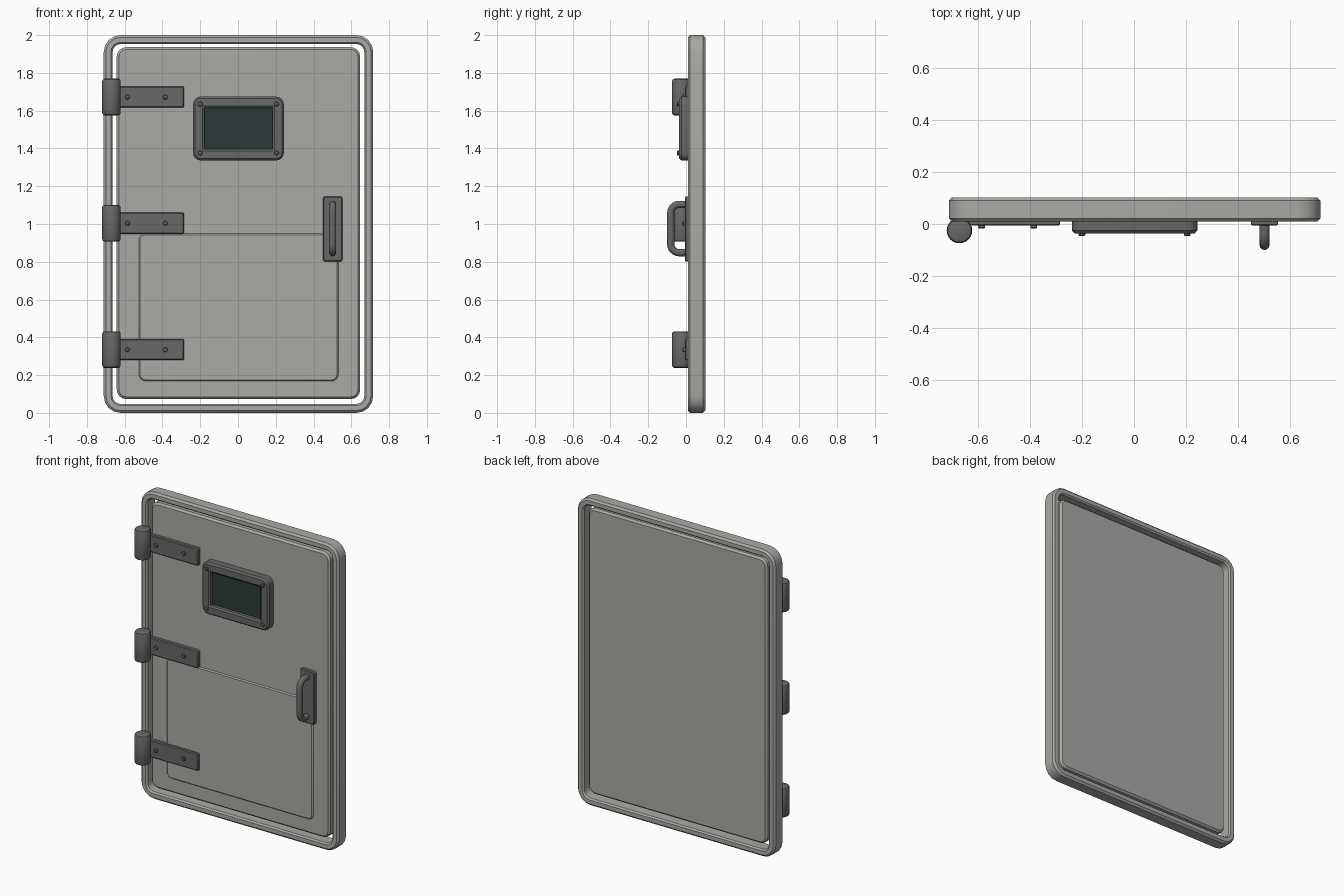
import bpy, bmesh, math
from mathutils import Vector

if "Cube" in bpy.data.objects:
    bpy.data.objects.remove(bpy.data.objects["Cube"])


def material(name, rgb):
    m = bpy.data.materials.new(name)
    m.diffuse_color = (*rgb, 1)
    m.use_nodes = True
    m.node_tree.nodes["Principled BSDF"].inputs["Base Color"].default_value = m.diffuse_color
    return m


PAINT = material("light grey paint", (0.40, 0.40, 0.38))
METAL = material("dark grey metal", (0.14, 0.14, 0.14))
GLASS = material("dark glass", (0.025, 0.04, 0.04))


def finish(name, bm, mat):
    bmesh.ops.recalc_face_normals(bm, faces=bm.faces[:])
    mesh = bpy.data.meshes.new(name)
    bm.to_mesh(mesh)
    bm.free()
    mesh.materials.append(mat)
    ob = bpy.data.objects.new(name, mesh)
    bpy.context.collection.objects.link(ob)
    bpy.context.view_layer.objects.active = ob
    ob.select_set(True)
    bpy.ops.object.shade_smooth_by_angle(angle=math.radians(28))
    ob.select_set(False)
    return ob


def outline(x0, x1, z0, z1, r, inset, seg):
    """Rounded rectangle in the xz plane, shrunk by inset."""
    x0, x1, z0, z1 = x0 + inset, x1 - inset, z0 + inset, z1 - inset
    r = max(r - inset, 0.003)
    corners = [(x1 - r, z1 - r), (x0 + r, z1 - r), (x0 + r, z0 + r), (x1 - r, z0 + r)]
    pts = []
    for k, (cx, cz) in enumerate(corners):
        for i in range(seg + 1):
            a = math.pi / 2 * (k + i / seg)
            pts.append((cx + r * math.cos(a), cz + r * math.sin(a)))
    return pts


def rounded(name, rect, r, section, mat, ring=False, seg=4):
    """Sweep a section of (inset, y) round a rounded rectangle; solid or open ring."""
    bm = bmesh.new()
    loops = [[bm.verts.new((x, y, z)) for x, z in outline(*rect, r, ins, seg)]
             for ins, y in section]
    n = len(loops[0])
    pairs = list(zip(loops, loops[1:]))
    if ring:
        pairs.append((loops[-1], loops[0]))
    else:
        bm.faces.new(loops[0])
        bm.faces.new(loops[-1])
    for a, b in pairs:
        for i in range(n):
            j = (i + 1) % n
            bm.faces.new((a[i], a[j], b[j], b[i]))
    return finish(name, bm, mat)


def plate(name, rect, r, front, back, mat, bevel=0.005, seg=4):
    return rounded(name, rect, r, [(bevel, front), (0, front + bevel), (0, back)], mat, seg=seg)


def turned(name, centre, axis, profile, mat, seg):
    """Round part: profile of (radius, position along axis)."""
    bm = bmesh.new()
    rot = Vector((0, 0, 1)).rotation_difference(Vector(axis))
    loops = []
    for r, h in profile:
        loops.append([bm.verts.new(Vector(centre) + rot @ Vector(
            (r * math.cos(2 * math.pi * i / seg), r * math.sin(2 * math.pi * i / seg), h)))
            for i in range(seg)])
    for a, b in zip(loops, loops[1:]):
        for i in range(seg):
            j = (i + 1) % seg
            bm.faces.new((a[i], a[j], b[j], b[i]))
    bm.faces.new(loops[0])
    bm.faces.new(loops[-1])
    return finish(name, bm, mat)


def screw(name, x, z, base, front):
    turned(name, (x, base, z), (0, -1, 0),
           [(0.013, 0), (0.013, base - front - 0.004), (0.009, base - front)], METAL, 12)


# Outer frame
rounded("outer_frame", (-0.711, 0.716, 0, 2), 0.09,
        [(0, 0.022), (0.012, 0.010), (0.038, 0.010), (0.047, 0.020),
         (0.047, 0.092), (0.038, 0.102), (0.012, 0.102), (0, 0.090)], PAINT, ring=True)

# Door leaf and raised lower panel
rounded("door_leaf", (-0.642, 0.647, 0.073, 1.936), 0.05,
        [(0.012, 0.018), (0, 0.030), (0, 0.074), (0.012, 0.086)], PAINT)
plate("lower_panel", (-0.525, 0.531, 0.168, 0.95), 0.035, 0.011, 0.03, PAINT, 0.007)

# Hinges: barrel, strap and two screws each
for k, z in enumerate((0.335, 1.004, 1.672)):
    turned(f"hinge_barrel_{k}", (-0.67, -0.025, z), (0, 0, 1),
           [(0.036, -0.097), (0.045, -0.093), (0.049, -0.084),
            (0.049, 0.084), (0.045, 0.093), (0.036, 0.097)], METAL, 24)
    plate(f"hinge_strap_{k}", (-0.66, -0.285, z - 0.056, z + 0.056), 0.008, -0.006, 0.025, METAL)
    for x in (-0.585, -0.385):
        screw(f"hinge_screw_{k}", x, z, 0.0, -0.018)

# Window surround, glass and corner screws
win = (-0.238, 0.243, 1.336, 1.675)
rounded("window_surround", win, 0.042,
        [(0, 0.025), (0, -0.025), (0.010, -0.036), (0.050, -0.036),
         (0.060, -0.028), (0.060, 0.025)], METAL, ring=True)
plate("window_glass", (-0.185, 0.19, 1.39, 1.622), 0.01, -0.008, 0.02, GLASS, 0.002)
for x in (-0.2, 0.204):
    for z in (1.376, 1.635):
        screw("window_screw", x, z, -0.03, -0.047)

# Handle plate and bent grip
plate("handle_plate", (0.45, 0.552, 0.802, 1.146), 0.01, -0.006, 0.025, METAL)
R, gx, gy, zt, zb = 0.019, 0.501, -0.081, 1.104, 0.848
bend = 0.045
path = [(0.0, zt)]
for i in range(7):
    a = math.pi / 2 * i / 6
    path.append((gy + bend - bend * math.sin(a), zt - bend + bend * math.cos(a)))
path += [(y, zt + zb - z) for y, z in reversed(path)]
bm = bmesh.new()
loops = []
for i, p in enumerate(path):
    q0, q1 = path[max(i - 1, 0)], path[min(i + 1, len(path) - 1)]
    t = Vector((0, q1[0] - q0[0], q1[1] - q0[1])).normalized()
    side = Vector((1, 0, 0))
    up = t.cross(side)
    loops.append([bm.verts.new(Vector((gx, *p)) + R * (
        side * math.cos(2 * math.pi * j / 12) + up * math.sin(2 * math.pi * j / 12)))
        for j in range(12)])
for a, b in zip(loops, loops[1:]):
    for j in range(12):
        m = (j + 1) % 12
        bm.faces.new((a[j], a[m], b[m], b[j]))
bm.faces.new(loops[0])
bm.faces.new(loops[-1])
finish("handle_grip", bm, METAL)
